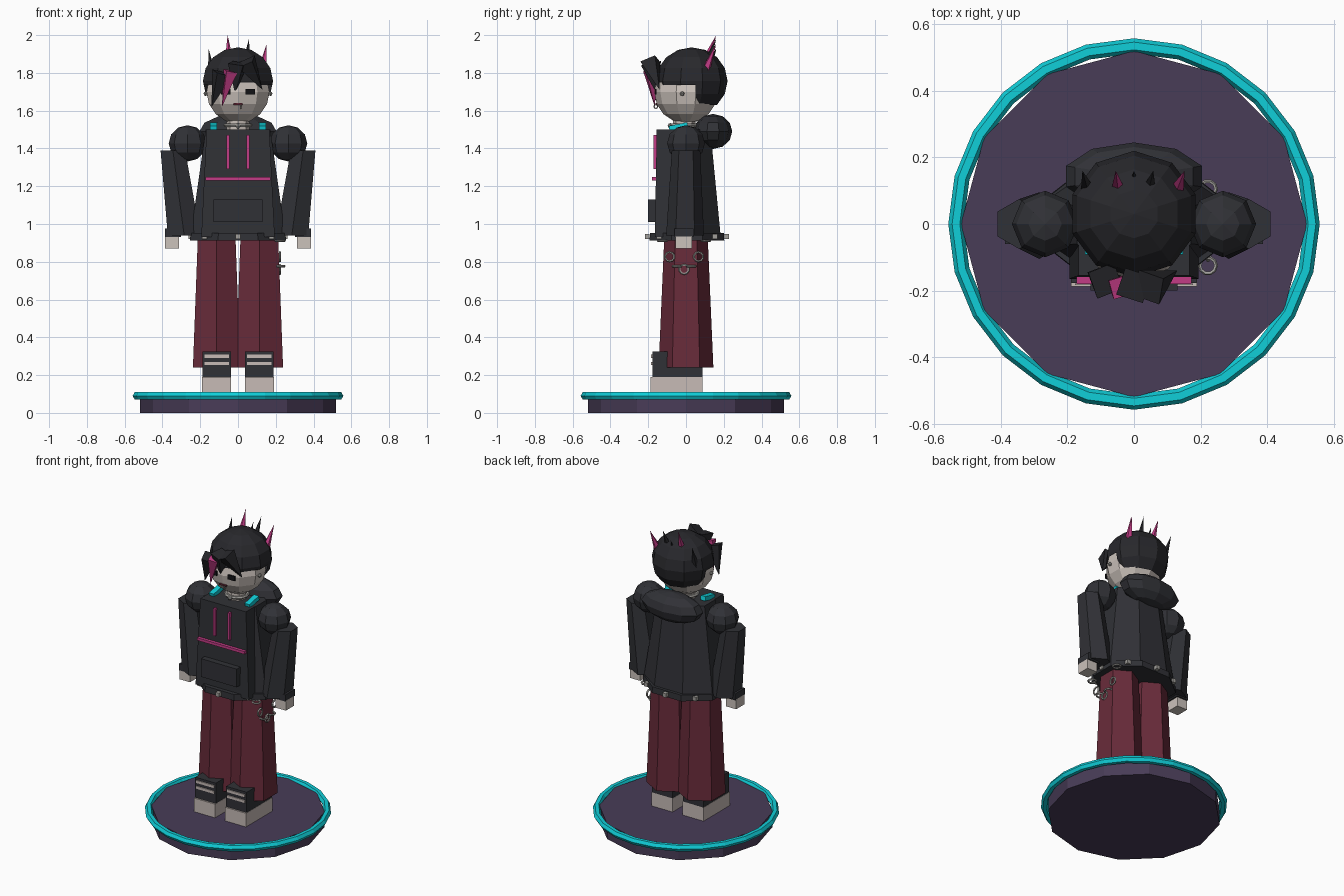
import bpy, bmesh, math
from mathutils import Vector, Matrix

if "Cube" in bpy.data.objects:
    bpy.data.objects.remove(bpy.data.objects["Cube"])


def material(name, r, g, b):
    m = bpy.data.materials.new(name)
    m.use_nodes = True
    m.diffuse_color = (r, g, b, 1)
    m.node_tree.nodes["Principled BSDF"].inputs["Base Color"].default_value = (r, g, b, 1)
    return m


cloth = material("charcoal_cloth", .03, .031, .037)
hair_dark = material("dark_hair", .021, .021, .025)
maroon = material("maroon_trousers", .14, .024, .042)
skin = material("pale_skin", .6, .54, .5)
pale = material("pale_sole", .57, .5, .47)
purple = material("purple_stand", .065, .045, .095)
cyan = material("cyan_trim", .005, .62, .69)
pink = material("pink_accent", .55, .045, .24)
steel = material("steel", .36, .35, .33)
black = material("black_eye", .006, .006, .008)


def finish(name, bm, mat):
    bmesh.ops.recalc_face_normals(bm, faces=bm.faces)
    mesh = bpy.data.meshes.new(name)
    bm.to_mesh(mesh)
    bm.free()
    mesh.materials.append(mat)
    ob = bpy.data.objects.new(name, mesh)
    bpy.context.collection.objects.link(ob)
    return ob


def box(name, mat, centre, size, tilt=0):
    bm = bmesh.new()
    m = Matrix.Translation(centre) @ Matrix.Rotation(tilt, 4, 'X') @ Matrix.Diagonal((*size, 1))
    bmesh.ops.create_cube(bm, size=1, matrix=m)
    return finish(name, bm, mat)


def prism(name, mat, n, low, high, turn=0):
    """Joins two level n-sided rings, each given as (centre, x radius, y radius)."""
    bm = bmesh.new()
    rings = []
    for (c, rx, ry) in (low, high):
        angles = [turn + math.pi / 2 + math.tau * i / n for i in range(n)]
        rings.append([bm.verts.new((c[0] + rx * math.cos(a), c[1] + ry * math.sin(a), c[2])) for a in angles])
    for i in range(n):
        j = (i + 1) % n
        bm.faces.new((rings[0][i], rings[0][j], rings[1][j], rings[1][i]))
    for ring in rings:
        bm.faces.new(ring)
    return finish(name, bm, mat)


def ball(name, mat, centre, radii, seg=10, rings=8):
    bm = bmesh.new()
    m = Matrix.Translation(centre) @ Matrix.Diagonal((*radii, 1))
    bmesh.ops.create_uvsphere(bm, u_segments=seg, v_segments=rings, radius=1, matrix=m)
    return finish(name, bm, mat)


def spike(name, mat, base, tip, r, n=4):
    base, tip = Vector(base), Vector(tip)
    d = tip - base
    m = Matrix.Translation((base + tip) / 2) @ d.to_track_quat('Z', 'Y').to_matrix().to_4x4()
    bm = bmesh.new()
    bmesh.ops.create_cone(bm, cap_ends=True, segments=n, radius1=r, radius2=0, depth=d.length, matrix=m)
    return finish(name, bm, mat)


def ring(name, mat, centre, major, minor, seg, sides, rot=(0, 0, 0)):
    bpy.ops.mesh.primitive_torus_add(location=centre, rotation=rot, major_radius=major,
                                     minor_radius=minor, major_segments=seg, minor_segments=sides)
    ob = bpy.context.object
    ob.name = name
    ob.data.materials.append(mat)
    return ob


# Stand
prism("stand", purple, 12, ((0, 0, 0), .52, .52), ((0, 0, .1), .52, .52))
ring("stand_rim", cyan, (0, 0, .09), .535, .023, 24, 6)

# Limbs, built for each side
for s, side in ((1, "left"), (-1, "right")):
    box(side + "_sole", pale, (s * .113, -.05, .14), (.153, .275, .1))
    box(side + "_boot", cloth, (s * .113, -.045, .257), (.15, .265, .135))
    for i, z in enumerate((.262, .3)):
        box(f"{side}_boot_strap_{i}", pale, (s * .113, -.179, z), (.13, .01, .017))
    prism(side + "_trouser_leg", maroon, 6, ((s * .113, 0, .24), .145, .145), ((s * .113, 0, .93), .115, .115))
    prism(side + "_sleeve", cloth, 6, ((s * .285, -.005, .94), .1, .1), ((s * .345, 0, 1.39), .075, .075))
    ball(side + "_shoulder", cloth, (s * .267, 0, 1.427), (.1, .1, .096), 8, 6)
    box(side + "_cuff", cloth, (s * .345, -.01, .953), (.084, .1, .044))
    box(side + "_hand", skin, (s * .35, -.012, .902), (.075, .085, .065))
    box(side + "_shoulder_strap", cyan, (s * .13, -.04, 1.515), (.035, .1, .028), .2)
    box(side + "_drawstring", pink, (s * .053, -.163, 1.38), (.014, .02, .18))
    box(side + "_eye", black, (s * .065, -.16, 1.7), (.05, .009, .03))

# Hooded top
eighth = math.pi / 8
prism("torso", cloth, 8, ((0, .01, .915), .275, .19), ((0, -.005, 1.5), .185, .145), eighth)
prism("front_panel", cloth, 4, ((0, -.08, .93), .275, .12), ((0, -.08, 1.5), .235, .106), math.pi / 4)
prism("hem_belt", cloth, 8, ((0, .005, .912), .275, .214), ((0, .005, .952), .272, .212), eighth)
box("chest_stripe", pink, (0, -.17, 1.24), (.345, .02, .018))
box("front_pocket", cloth, (0, -.175, 1.07), (.26, .05, .12))
ball("hood", cloth, (0, .143, 1.49), (.215, .102, .093), 10, 6)
for i in range(8):
    a = math.tau * i / 8
    box(f"belt_stud_{i}", steel, (.25 * math.sin(a), .005 - .21 * math.cos(a), .933), (.026, .026, .026))

# Neck, choker and head
prism("neck", skin, 8, ((0, -.01, 1.47), .06, .06), ((0, -.01, 1.58), .06, .06))
ring("choker", steel, (0, -.01, 1.523), .066, .011, 12, 6)
ball("choker_bead", steel, (0, -.082, 1.52), (.015, .015, .015), 6, 4)
ball("head", skin, (0, 0, 1.7), (.175, .168, .168), 10, 8)
box("mouth", maroon, (0, -.157, 1.635), (.05, .009, .009))
ring("lip_ring", steel, (.015, -.16, 1.622), .01, .003, 8, 4, (0, math.pi / 2, 0))
for s in (1, -1):
    ball("ear_stud", steel, (s * .172, -.02, 1.69), (.012, .012, .012), 6, 4)

# Hair cap, opened around the face and cut off at the nape
bm = bmesh.new()
cap = Matrix.Translation((0, .03, 1.757)) @ Matrix.Diagonal((.195, .19, .178, 1))
bmesh.ops.create_uvsphere(bm, u_segments=10, v_segments=8, radius=1, matrix=cap)
for point, normal in (((0, 0, 1.735), (0, 0, 1)), ((0, .05, 0), (0, 1, 0)), ((0, 0, 1.63), (0, 0, 1))):
    bmesh.ops.bisect_plane(bm, geom=bm.verts[:] + bm.edges[:] + bm.faces[:], plane_co=point, plane_no=normal)
doomed = []
for f in bm.faces:
    c = f.calc_center_median()
    if c.z < 1.63 or (c.z < 1.735 and c.y < .05):
        doomed.append(f)
bmesh.ops.delete(bm, geom=doomed, context='FACES')
finish("hair_cap", bm, hair_dark)

# Fringe locks: flared at the top, pointed below
fringe = (
    (hair_dark, (-.085, -.17, 1.8), (-.14, -.145, 1.62), .06),
    (pink, (-.04, -.19, 1.81), (-.085, -.165, 1.62), .042),
    (hair_dark, (.0, -.185, 1.85), (-.015, -.155, 1.69), .06),
    (hair_dark, (.045, -.19, 1.86), (.13, -.14, 1.71), .06),
)
for i, (mat, base, tip, r) in enumerate(fringe):
    spike(f"fringe_lock_{i}", mat, base, tip, r)

# Crown spikes
crown = ((-.14, -.155, 1.925, hair_dark), (-.048, -.055, 2.0, pink), (0, 0, 1.93, hair_dark),
         (.045, .058, 1.98, hair_dark), (.13, .152, 1.955, pink))
for i, (x, tip_x, z, mat) in enumerate(crown):
    spike(f"crown_spike_{i}", mat, (x, .105, z - .14), (tip_x, .16, z), .024, 5)

# Hip chain hanging from the belt
for i in range(7):
    t = i / 3 - 1
    turned = i % 2 == 1
    ring(f"chain_link_{i}", steel, (.222, -.01 + .115 * t, .76 + .15 * t * t),
         .024, .006, 10, 5, (0, math.pi / 2 if turned else 0, 0))
